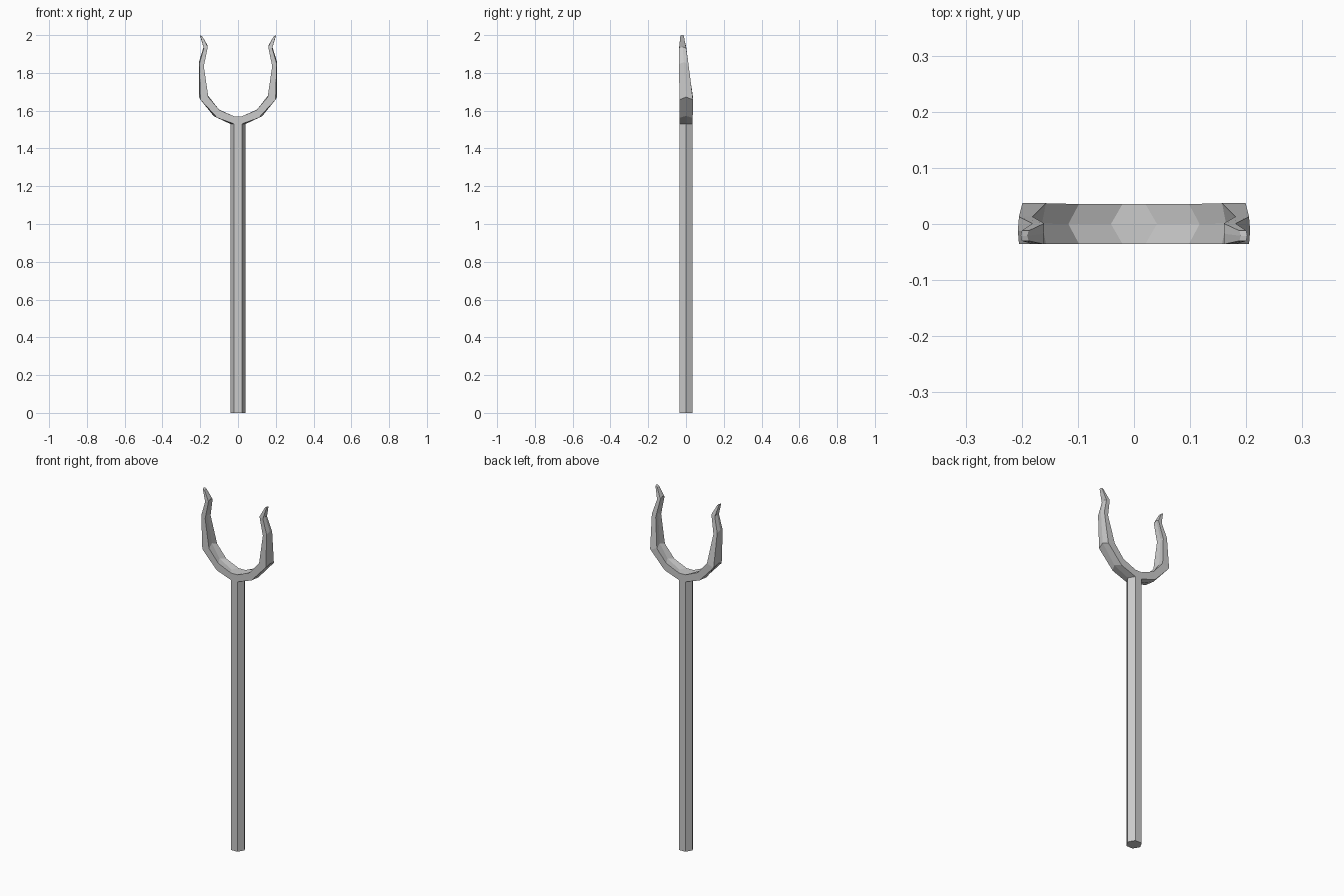
import bpy, math
from mathutils import Vector

if "Cube" in bpy.data.objects:
    bpy.data.objects.remove(bpy.data.objects["Cube"])


def make(name, verts, faces):
    me = bpy.data.meshes.new(name)
    me.from_pydata(verts, [], faces)
    me.validate()
    ob = bpy.data.objects.new(name, me)
    bpy.context.collection.objects.link(ob)
    return ob


# Hexagonal pole; its top collar keeps only front/back walls, prongs grow from the rest
hexa = [(0.041 * math.cos(i * math.pi / 3), 0.041 * math.sin(i * math.pi / 3)) for i in range(6)]
verts = [(x, y, z) for z in (0, 1.53, 1.57) for x, y in hexa]
faces = [(0, 5, 4, 3, 2, 1), (12, 13, 14, 15, 16, 17)]
for r in range(2):
    for i in range(6):
        if r == 0 or i in (1, 4):
            j = (i + 1) % 6
            faces.append((r * 6 + i, r * 6 + j, r * 6 + 6 + j, r * 6 + 6 + i))
make("pole", verts, faces)

# Prong sections: inner x,z / outer x,z / front y, back y / lead of middle point x,z
SECTIONS = [
    (0.0205, 1.57, 0.0205, 1.53, -0.0355, 0.0355, 0.0205, 0.0),
    (0.098, 1.603, 0.11, 1.562, -0.0355, 0.0355, 0.019, 0.010),
    (0.157, 1.672, 0.199, 1.658, -0.0355, 0.037, 0.007, 0.014),
    (0.181, 1.835, 0.205, 1.847, -0.036, 0.013, 0.002, 0.010),
    (0.160, 1.937, 0.181, 1.930, -0.036, 0.001, 0.001, 0.008),
    (0.188, 1.992, 0.200, 1.998, -0.030, -0.012, 0.002, 0.002),
]
verts = []
for ix, iz, ox, oz, yf, yb, lx, lz in SECTIONS:
    ym = (yf + yb) / 2
    verts += [(ix, yf, iz), (ix + lx, ym, iz + lz), (ix, yb, iz),
              (ox, yb, oz), (ox + lx, ym, oz + lz), (ox, yf, oz)]
faces = []
for s in range(len(SECTIONS) - 1):
    for i in range(6):
        j = (i + 1) % 6
        faces.append((s * 6 + j, s * 6 + i, s * 6 + 6 + i, s * 6 + 6 + j))
e = (len(SECTIONS) - 1) * 6
faces += [(e, e + 5, e + 4, e + 1), (e + 1, e + 4, e + 3, e + 2)]
prongs = make("fork_prongs", verts, faces)

# Consistent outward normals, then mirror to the other side
import bmesh
bm = bmesh.new()
bm.from_mesh(prongs.data)
bmesh.ops.recalc_face_normals(bm, faces=bm.faces)
bm.to_mesh(prongs.data)
bm.free()
mod = prongs.modifiers.new("mirror", 'MIRROR')
mod.use_axis[0] = True
mod.use_mirror_merge = False
